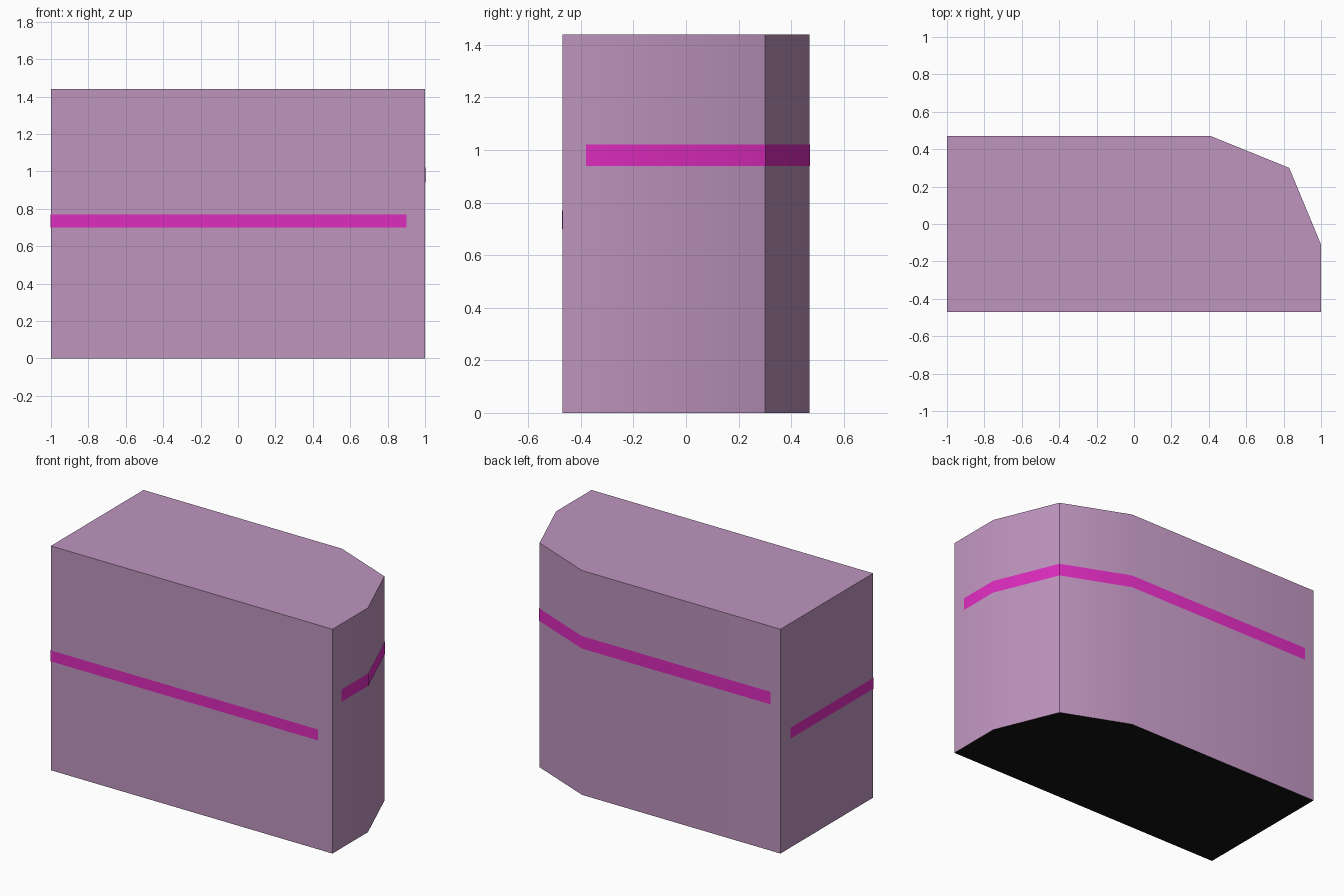
import bpy, bmesh, math
from mathutils import Vector

if "Cube" in bpy.data.objects:
    bpy.data.objects.remove(bpy.data.objects["Cube"])

HEIGHT = 1.44
PROUD = 0.002


def material(name, color):
    m = bpy.data.materials.new(name)
    m.diffuse_color = (*color, 1)
    m.use_nodes = True
    m.node_tree.nodes["Principled BSDF"].inputs["Base Color"].default_value = m.diffuse_color
    return m


purple = material("purple", (0.52, 0.30, 0.52))
magenta = material("magenta", (0.73, 0.025, 0.52))
black = material("black", (0.006, 0.006, 0.006))


def finish(bm, name, mats):
    mesh = bpy.data.meshes.new(name)
    bm.to_mesh(mesh)
    bm.free()
    for m in mats:
        mesh.materials.append(m)
    ob = bpy.data.objects.new(name, mesh)
    bpy.context.collection.objects.link(ob)
    bpy.ops.object.select_all(action='DESELECT')
    ob.select_set(True)
    bpy.context.view_layer.objects.active = ob
    bpy.ops.object.shade_smooth_by_angle(angle=math.radians(30))
    return ob


# Main block: footprint with one bevelled corner, extruded upward
outline = [(-1, -0.47), (1, -0.47), (1, -0.11), (0.83, 0.30), (0.41, 0.47), (-1, 0.47)]
bm = bmesh.new()
base = bm.faces.new([bm.verts.new((x, y, 0)) for x, y in outline])
ext = bmesh.ops.extrude_face_region(bm, geom=[base], use_keep_orig=True)
top = [v for v in ext["geom"] if isinstance(v, bmesh.types.BMVert)]
bmesh.ops.translate(bm, verts=top, vec=(0, 0, HEIGHT))
bmesh.ops.recalc_face_normals(bm, faces=bm.faces)
for f in bm.faces:
    if f.normal.z < -0.9:
        f.material_index = 1
finish(bm, "main_block", [purple, black])


# Flush colour stripes following the walls (path runs counter-clockwise)
def stripe(name, path, z0, z1):
    pts = [Vector(p) for p in path]
    normals = []
    for a, b in zip(pts, pts[1:]):
        d = (b - a).normalized()
        normals.append(Vector((d.y, -d.x)))
    bm = bmesh.new()
    columns = []
    for i, p in enumerate(pts):
        n0, n1 = normals[max(i - 1, 0)], normals[min(i, len(normals) - 1)]
        q = p + (n0 + n1) * (PROUD / (1 + n0.dot(n1)))
        columns.append([bm.verts.new((q.x, q.y, z)) for z in (z0, z1)])
    for a, b in zip(columns, columns[1:]):
        bm.faces.new((a[0], b[0], b[1], a[1]))
    finish(bm, name, [magenta])


stripe("lower_stripe", [(-1, 0.37), (-1, -0.47), (0.90, -0.47)], 0.70, 0.77)
stripe("upper_stripe", [(1, -0.38)] + outline[2:5] + [(-0.93, 0.47)], 0.94, 1.02)
